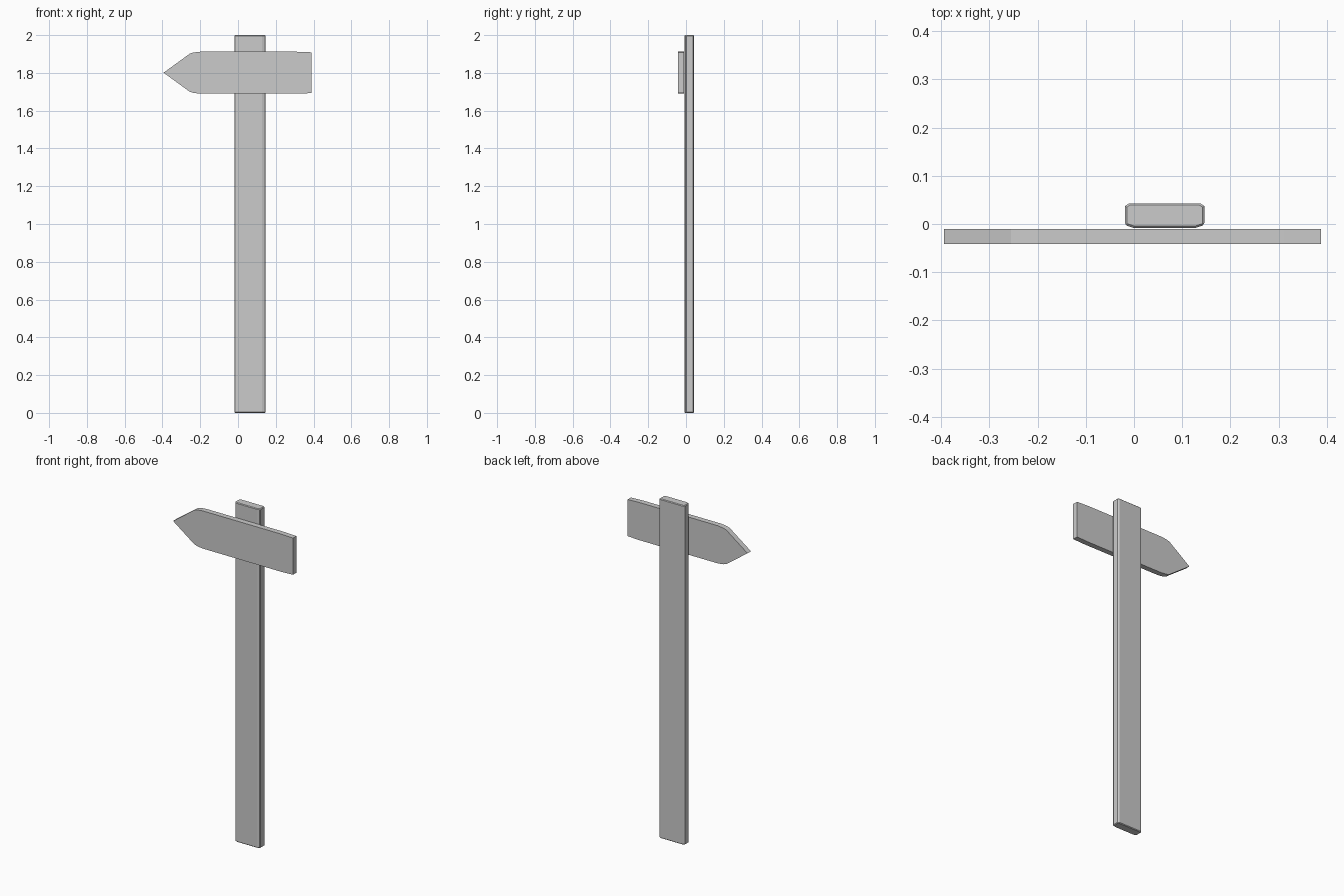
import bpy, bmesh

if "Cube" in bpy.data.objects:
    bpy.data.objects.remove(bpy.data.objects["Cube"])


def prism(name, outline, axis, lo, hi):
    """Extrude a 2D outline along y (outline in xz) or z (outline in xy)."""
    bm = bmesh.new()
    place = (lambda a, b, t: (a, t, b)) if axis == 'y' else (lambda a, b, t: (a, b, t))
    face = bm.faces.new([bm.verts.new(place(a, b, lo)) for a, b in outline])
    res = bmesh.ops.extrude_face_region(bm, geom=[face])
    for v in [g for g in res['geom'] if isinstance(g, bmesh.types.BMVert)]:
        v.co = place(*((v.co.x, v.co.z) if axis == 'y' else (v.co.x, v.co.y)), hi)
    bmesh.ops.recalc_face_normals(bm, faces=bm.faces)
    mesh = bpy.data.meshes.new(name)
    bm.to_mesh(mesh)
    bm.free()
    obj = bpy.data.objects.new(name, mesh)
    bpy.context.collection.objects.link(obj)
    return obj


# Upright plank with softened long edges
x0, x1, y0, y1 = -0.019, 0.146, -0.008, 0.043
cx, cy = 0.018, 0.006
post = prism("post", [(x0 + cx, y0), (x1 - cx, y0), (x1, y0 + cy), (x1, y1 - cy),
                      (x1 - cx / 2, y1), (x0 + cx / 2, y1), (x0, y1 - cy), (x0, y0 + cy)],
             'z', 0.0, 2.0)
# Slightly worn ends
bevel = post.modifiers.new("worn_ends", 'BEVEL')
bevel.width = 0.004
bevel.segments = 1
bevel.limit_method = 'ANGLE'
bevel.angle_limit = 1.2

# Arrow board pointing left, symmetric about its centre line
half = [(-0.255, 0.101), (-0.235, 0.107), (-0.2, 0.111), (0.31, 0.111), (0.388, 0.108)]
zc = 1.801
outline = [(-0.394, zc)] + [(x, zc + h) for x, h in half] + [(x, zc - h) for x, h in reversed(half)]
prism("arrow_board", outline, 'y', -0.042, -0.010)
